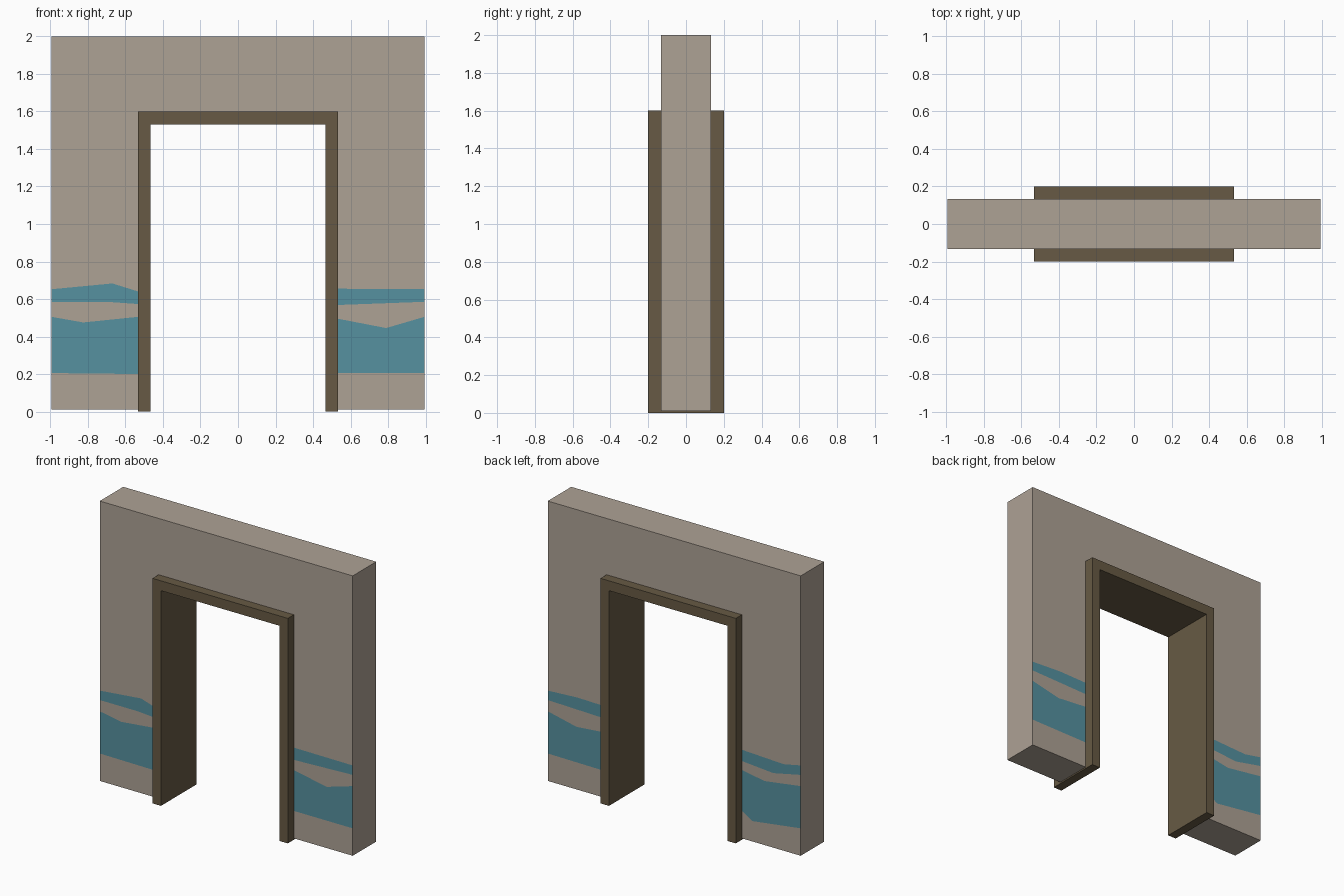
import bpy, bmesh

if "Cube" in bpy.data.objects:
    bpy.data.objects.remove(bpy.data.objects["Cube"])

WALL_X, WALL_Y, WALL_BOTTOM, WALL_TOP = 0.995, 0.132, 0.01, 2.0
FRAME_X, FRAME_Y, FRAME_TOP = 0.532, 0.2, 1.6
INNER_X, INNER_TOP = 0.466, 1.53


def material(name, rgb):
    m = bpy.data.materials.new(name)
    m.diffuse_color = (*rgb, 1)
    m.use_nodes = True
    m.node_tree.nodes["Principled BSDF"].inputs["Base Color"].default_value = m.diffuse_color
    return m


def finish(name, bm, mats):
    bmesh.ops.remove_doubles(bm, verts=bm.verts, dist=0.0005)
    bmesh.ops.recalc_face_normals(bm, faces=bm.faces)
    me = bpy.data.meshes.new(name)
    bm.to_mesh(me)
    bm.free()
    for m in mats:
        me.materials.append(m)
    ob = bpy.data.objects.new(name, me)
    bpy.context.collection.objects.link(ob)
    return ob


def face(bm, pts, mat=0):
    bm.faces.new([bm.verts.new(p) for p in pts]).material_index = mat


plaster = material("plaster", (0.42, 0.36, 0.30))
blue = material("blue_paint", (0.093, 0.283, 0.35))
wood = material("dark_wood", (0.136, 0.102, 0.058))

# Painted band borders per pier, bottom to top:
# (outer z, inner z, optional kink (|x|, z)); key = (x side, y side)
bands = {
    (-1, -1): [(.205, .20, None), (.505, .505, (.825, .475)),
               (.585, .573, (.70, .585)), (.652, .64, (.67, .683))],
    (1, -1): [(.205, .205, None), (.505, .495, (.79, .445)),
              (.585, .568, None), (.652, .655, None)],
    (1, 1): [(.205, .20, None), (.505, .475, (.77, .455)),
             (.585, .573, None), (.652, .66, (.76, .665))],
    (-1, 1): [(.205, .205, (.616, .155)), (.505, .496, (.71, .465)),
              (.585, .56, (.78, .54)), (.652, .64, (.86, .625))],
}

# Wall: striped piers joined by a plain lintel
wall = bmesh.new()
for sx in (-1, 1):
    ends = {}
    for sy in (-1, 1):
        rows = ([(WALL_BOTTOM, WALL_BOTTOM, None)] + bands[sx, sy]
                + [(FRAME_TOP, FRAME_TOP, None)])
        lines = []
        for outer, inner, kink in rows:
            pts = [(WALL_X, outer)] + ([kink] if kink else []) + [(FRAME_X, inner)]
            lines.append([(sx * x, sy * WALL_Y, z) for x, z in pts])
        for i in range(len(lines) - 1):
            face(wall, lines[i] + lines[i + 1][::-1], i % 2)
        ends[sy] = lines
    # Outer end, door reveal and underside of the pier
    for k in (0, -1):
        face(wall, [l[k] for l in ends[-1]] + [l[k] for l in ends[1]][::-1])
    face(wall, ends[-1][0] + ends[1][0][::-1])
    # Lintel end
    face(wall, [(sx * WALL_X, y, z) for y, z in
                ((-WALL_Y, FRAME_TOP), (WALL_Y, FRAME_TOP),
                 (WALL_Y, WALL_TOP), (-WALL_Y, WALL_TOP))])
for y in (-WALL_Y, WALL_Y):
    face(wall, [(x, y, FRAME_TOP) for x in (-WALL_X, -FRAME_X, FRAME_X, WALL_X)]
         + [(WALL_X, y, WALL_TOP), (-WALL_X, y, WALL_TOP)])
for x, z in ((WALL_X, WALL_TOP), (FRAME_X, FRAME_TOP)):
    face(wall, [(-x, -WALL_Y, z), (x, -WALL_Y, z), (x, WALL_Y, z), (-x, WALL_Y, z)])
finish("wall", wall, [plaster, blue])

# Door frame: arch profile extruded through the wall
frame = bmesh.new()
profile = [(-FRAME_X, 0), (-FRAME_X, FRAME_TOP), (FRAME_X, FRAME_TOP), (FRAME_X, 0),
           (INNER_X, 0), (INNER_X, INNER_TOP), (-INNER_X, INNER_TOP), (-INNER_X, 0)]
face(frame, [(x, -FRAME_Y, z) for x, z in profile])
ret = bmesh.ops.extrude_face_region(frame, geom=frame.faces[:], use_keep_orig=True)
bmesh.ops.translate(frame, vec=(0, 2 * FRAME_Y, 0),
                    verts=[g for g in ret["geom"] if isinstance(g, bmesh.types.BMVert)])
finish("door_frame", frame, [wood])
